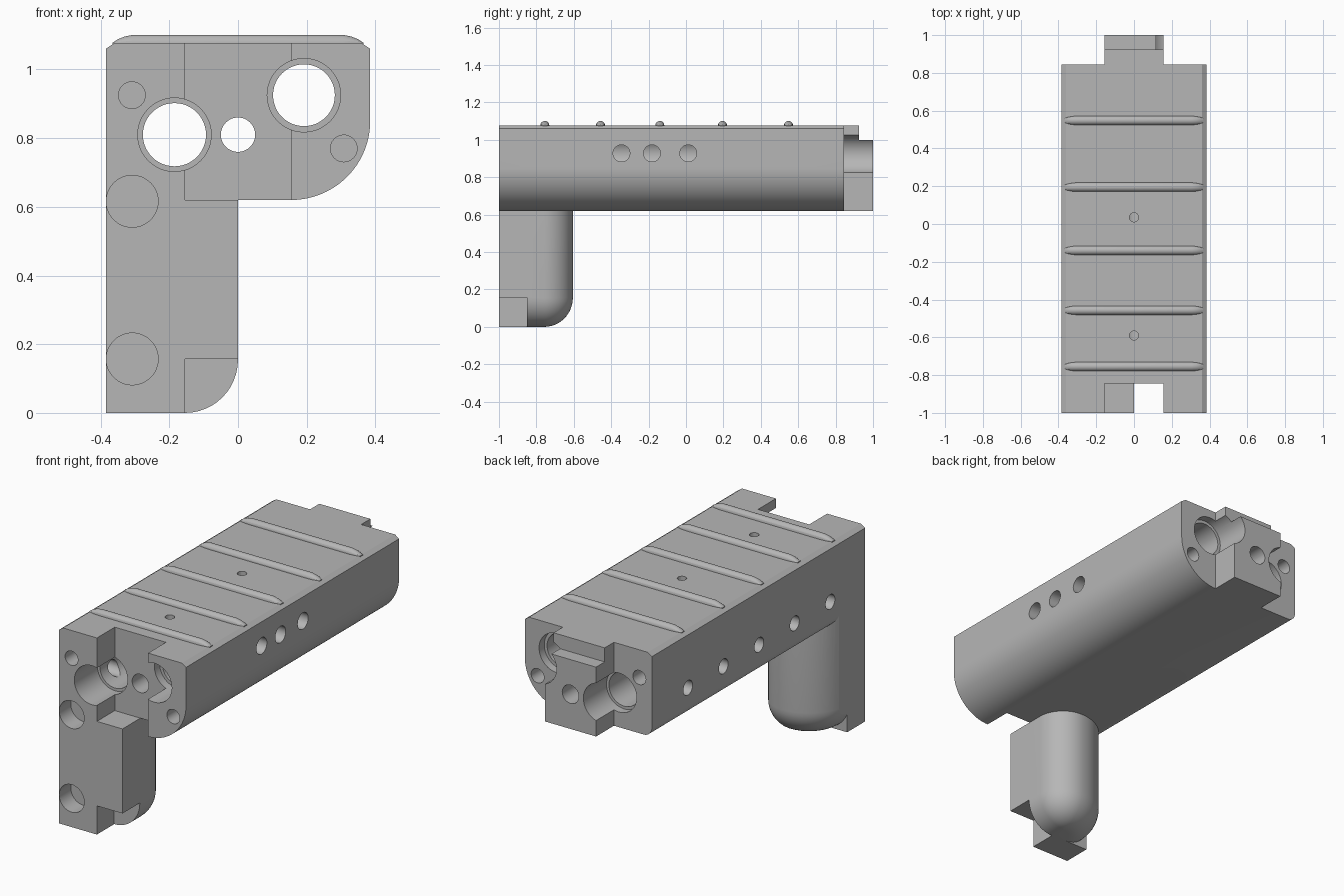
import bpy, bmesh
from math import sin, cos, pi, acos, radians
from mathutils import Matrix

if "Cube" in bpy.data.objects:
    bpy.data.objects.remove(bpy.data.objects["Cube"])

grey = bpy.data.materials.new("plain grey")
grey.diffuse_color = (0.47, 0.47, 0.47, 1)
grey.use_nodes = True
grey.node_tree.nodes["Principled BSDF"].inputs["Base Color"].default_value = grey.diffuse_color


def finish(name, bm):
    bmesh.ops.recalc_face_normals(bm, faces=bm.faces)
    me = bpy.data.meshes.new(name)
    bm.to_mesh(me)
    bm.free()
    ob = bpy.data.objects.new(name, me)
    bpy.context.collection.objects.link(ob)
    me.materials.append(grey)
    return ob


def loft(name, rings):
    """Skin a list of equal-length rings and cap both ends."""
    bm = bmesh.new()
    vs = [[bm.verts.new(p) for p in r] for r in rings]
    n = len(vs[0])
    for a, b in zip(vs, vs[1:]):
        for i in range(n):
            j = (i + 1) % n
            bm.faces.new((a[i], a[j], b[j], b[i]))
    bm.faces.new(vs[0][::-1])
    bm.faces.new(vs[-1])
    return finish(name, bm)


def box(name, x0, x1, y0, y1, z0, z1):
    q = [(x0, y0), (x1, y0), (x1, y1), (x0, y1)]
    return loft(name, [[(x, y, z) for x, y in q] for z in (z0, z1)])


def rod(axis, a, b, c, r, n=48):
    """Cylinder along an axis between a and b; c is the centre in the other two axes."""
    rings = []
    for t in (a, b):
        ring = []
        for i in range(n):
            u = c[0] + r * cos(2 * pi * i / n)
            v = c[1] + r * sin(2 * pi * i / n)
            ring.append({'x': (t, u, v), 'y': (u, t, v), 'z': (u, v, t)}[axis])
        rings.append(ring)
    return loft("cutter", rings)


def combine(ob, other, op):
    m = ob.modifiers.new("bool", 'BOOLEAN')
    m.operation, m.solver, m.object = op, 'EXACT', other
    bpy.context.view_layer.objects.active = ob
    bpy.ops.object.modifier_apply(modifier=m.name)
    bpy.data.objects.remove(other, do_unlink=True)


def arc(cx, cy, r, a0, a1, n):
    return [(cx + r * cos(a0 + (a1 - a0) * i / n), cy + r * sin(a0 + (a1 - a0) * i / n))
            for i in range(n + 1)]


TOP = 1.077

# Long body with one large rounded lower edge
prof = [(-0.36, TOP), (-0.385, 1.06)]
prof += arc(-0.335, 0.67, 0.05, pi, 1.5 * pi, 8)
prof += arc(0.155, 0.85, 0.23, -pi / 2, 0, 24)
prof += [(0.385, 1.06), (0.36, TOP)]
body = loft("body", [[(x, y, z) for x, z in prof] for y in (-1, 0.845)])

# Stepped tongue at the back
side = [(0.8, 0.62), (1, 0.62), (1, 1.0), (0.925, 1.0), (0.925, TOP), (0.8, TOP)]
combine(body, loft("tongue", [[(x, y, z) for y, z in side] for x in (-0.155, 0.155)]), 'UNION')


# Leg: rounded at the back and along its lower edge
def leg_ring(z, d):
    rad = 0.24 - d
    start = acos(-0.23 / rad) if rad > 0.23 else pi
    p = [(-d, -1)]
    p += arc(-0.155, -0.76, 0.155 - d, 0, pi / 2, 14)
    p += arc(-0.155, -0.845, rad, pi / 2, start, 14)[1:]
    p += [(-0.155 - min(rad, 0.23), -1)]
    return [(x, y, z) for x, y in p]


rings = []
for k in range(13):
    t = pi / 2 * k / 12
    rings.append(leg_ring(0.155 * (1 - cos(t)), 0.154 * (1 - sin(t))))
rings.append(leg_ring(0.69, 0))
leg = loft("leg", rings)
combine(leg, box("leg_corner", -0.385, -0.15, -1, -0.845, 0, 0.3), 'UNION')
combine(body, leg, 'UNION')

# Slots in the front of the body and the foot of the leg
for c in (box("cutter", -0.155, 0.155, -1.1, -0.845, 0.62, 1.2),
          box("cutter", -0.155, 0.1, -1.1, -0.85, -0.1, 0.157)):
    combine(body, c, 'DIFFERENCE')

# Lengthwise bores, the two large ones widened at both ends
for c, r in (((-0.185, 0.81), 0.092), ((0.192, 0.925), 0.09), ((0, 0.81), 0.05)):
    combine(body, rod('y', -1.1, 1.1, c, r), 'DIFFERENCE')
for c in ((-0.185, 0.81), (0.192, 0.925)):
    for y0, y1 in ((-1.1, -0.8), (0.8, 1.1)):
        combine(body, rod('y', y0, y1, c, 0.107), 'DIFFERENCE')

# Blind holes in the end faces and in the front of the leg
for c in ((-0.309, 0.925), (0.308, 0.77)):
    for y0, y1 in ((-1.1, -0.8), (0.65, 1.1)):
        combine(body, rod('y', y0, y1, c, 0.039, 32), 'DIFFERENCE')
for z in (0.157, 0.616):
    combine(body, rod('y', -1.1, -0.9, (-0.308, z), 0.0755), 'DIFFERENCE')

# Side holes into the bores
for y in (-0.345, -0.182, 0.012):
    combine(body, rod('x', 0.2, 0.5, (y, 0.928), 0.045, 32), 'DIFFERENCE')
for i in range(5):
    combine(body, rod('x', -0.5, -0.2, (0.533 - 0.308 * i, 0.77), 0.04, 32), 'DIFFERENCE')

# Small holes in the top
for y in (-0.59, 0.035):
    combine(body, rod('z', 0.82, 1.2, (0, y), 0.024, 24), 'DIFFERENCE')

# Rounded ribs across the top, tapering at both ends
ribs = []
half = [(0.365, 0.001), (0.35, 0.011), (0.33, 0.019), (0.305, 0.024)]
stations = [(-x, r) for x, r in half] + [(x, r) for x, r in reversed(half)]
for i, y in enumerate((-0.755, -0.457, -0.14, 0.195, 0.548)):
    rings = []
    for x, r in stations:
        w = 0.012 + r / 2
        rings.append([(x, y - w, TOP - 0.005)] +
                     [(x, y - w * cos(pi * k / 12), TOP + r * sin(pi * k / 12)) for k in range(13)] +
                     [(x, y + w, TOP - 0.005)])
    ribs.append(loft("rib_%d" % (i + 1), rings))

# Smooth curved faces, keep edges crisp
bpy.ops.object.select_all(action='DESELECT')
for ob in [body] + ribs:
    ob.select_set(True)
bpy.context.view_layer.objects.active = body
bpy.ops.object.shade_smooth_by_angle(angle=radians(15))
